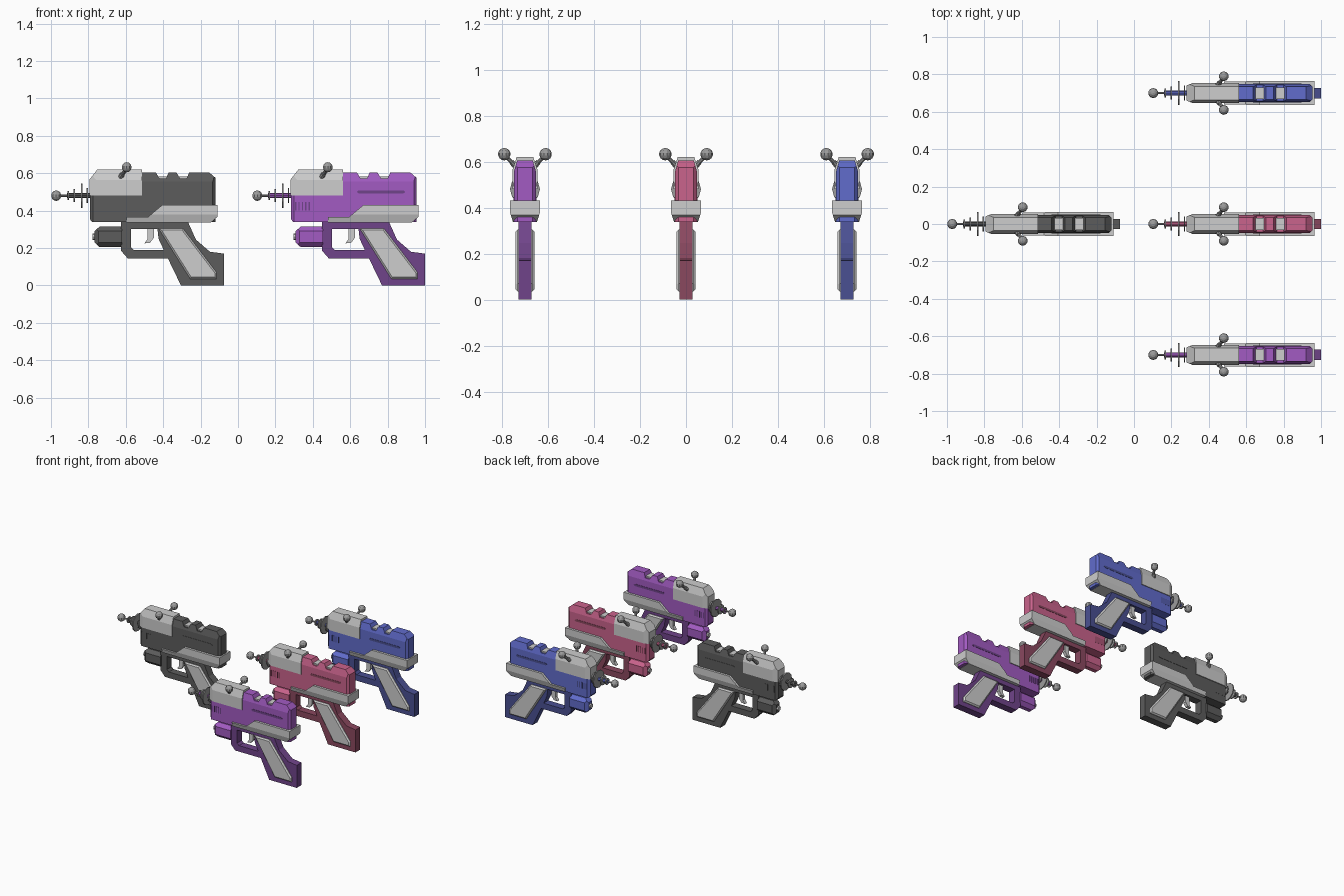
import bpy, bmesh, math
from mathutils import Vector, Matrix

if "Cube" in bpy.data.objects:
    bpy.data.objects.remove(bpy.data.objects["Cube"])


def material(name, rgb):
    m = bpy.data.materials.new(name)
    m.diffuse_color = [(c / 255 / 12.92 if c < 11 else ((c / 255 + 0.055) / 1.055) ** 2.4) for c in rgb] + [1]
    m.use_nodes = True
    m.node_tree.nodes["Principled BSDF"].inputs["Base Color"].default_value = m.diffuse_color
    return m


LIGHT = material("light grey", (205, 205, 205))
METAL = material("metal grey", (155, 155, 155))
GREY = material("dark grey", (92, 92, 92))
PURPLE = material("purple", (162, 91, 194))
PURPLE_D = material("dark purple", (112, 68, 138))
PINK = material("pink", (202, 99, 140))
PINK_D = material("dark pink", (138, 72, 95))
BLUE = material("blue", (97, 108, 204))
BLUE_D = material("dark blue", (74, 80, 146))

origin = Vector()
prefix = ""


def finish(bm, name, mat):
    bmesh.ops.recalc_face_normals(bm, faces=bm.faces[:])
    me = bpy.data.meshes.new(prefix + name)
    bm.to_mesh(me)
    bm.free()
    me.materials.append(mat)
    ob = bpy.data.objects.new(prefix + name, me)
    ob.location = origin
    bpy.context.collection.objects.link(ob)


def prism(name, mat, profile, half, cuts=(), bevel=0, y=0):
    """Extrude an x-z profile across y, then chamfer with mirrored planes (point, normal)."""
    bm = bmesh.new()
    face = bm.faces.new([bm.verts.new((x, y - half, z)) for x, z in profile])
    ext = bmesh.ops.extrude_face_region(bm, geom=[face], use_keep_orig=True)
    bmesh.ops.translate(bm, vec=(0, 2 * half, 0), verts=[v for v in ext["geom"] if isinstance(v, bmesh.types.BMVert)])
    bmesh.ops.recalc_face_normals(bm, faces=bm.faces[:])
    for (px, py, pz), (nx, ny, nz) in cuts:
        for s in (1, -1):
            bmesh.ops.bisect_plane(bm, geom=bm.verts[:] + bm.edges[:] + bm.faces[:], plane_co=(px, py * s, pz),
                                   plane_no=(nx, ny * s, nz), clear_outer=True)
            bmesh.ops.holes_fill(bm, edges=[e for e in bm.edges if e.is_boundary], sides=0)
    if bevel:
        rim = [e for e in bm.edges if abs(e.verts[0].co.y - e.verts[1].co.y) < 1e-5]
        bmesh.ops.bevel(bm, geom=rim, offset=bevel, segments=1, affect='EDGES')
    finish(bm, name, mat)


def rod(name, mat, a, b, r1, r2=None, sides=8):
    """Cylinder or cone between two points."""
    a, b = Vector(a), Vector(b)
    bm = bmesh.new()
    turn = (b - a).to_track_quat('Z', 'Y').to_matrix().to_4x4()
    bmesh.ops.create_cone(bm, cap_ends=True, segments=sides, radius1=r1, radius2=r1 if r2 is None else r2,
                          depth=(b - a).length, matrix=Matrix.Translation((a + b) / 2) @ turn)
    finish(bm, name, mat)


def ball(name, mat, centre, r):
    bm = bmesh.new()
    bmesh.ops.create_uvsphere(bm, u_segments=10, v_segments=7, radius=r, matrix=Matrix.Translation(centre))
    finish(bm, name, mat)


def box(x0, x1, z0, z1):
    return [(x0, z0), (x1, z0), (x1, z1), (x0, z1)]


def blaster(main, dark):
    # main body with two slanted notches along the top
    prism("body", main, [
        (.295, .338), (.955, .338), (.955, .575), (.92, .605), (.815, .605), (.80, .572), (.765, .572),
        (.745, .605), (.705, .605), (.69, .572), (.655, .572), (.635, .605), (.32, .605), (.283, .56), (.283, .355)],
        .048, [((0, .048, .555), (0, .05, .014)), ((.94, .048, .4), (1, 1, 0)), ((.30, .048, .4), (-1, 1, 0))])
    prism("notch_core", LIGHT, box(.645, .81, .5, .582), .031)

    # light front cover
    prism("front_cover", LIGHT, [(.28, .48), (.562, .48), (.562, .62), (.323, .62), (.28, .565)], .054,
          [((0, .054, .565), (0, .055, .018)), ((.315, .054, .5), (-.014, .035, 0))])

    # light lower strip, tapered underneath
    prism("lower_strip", LIGHT, [(.48, .337), (.93, .337), (.965, .367), (.965, .43), (.67, .43),
                                 (.595, .367), (.48, .367)], .065, [((0, .065, .378), (0, .041, -.013))])

    # side slots and cooling vents
    for s in (-1, 1):
        prism("side_slot", dark, [(.635, .5), (.645, .492), (.885, .492), (.895, .5), (.885, .508), (.645, .508)],
              .002, y=s * .048)
        for i in range(5):
            x = .305 + i * .018
            prism("vent", dark, box(x, x + .007, .40, .445), .002, y=s * .048)

    # grip and trigger guard
    prism("grip_frame", dark, [
        (.45, .345), (.45, .185), (.485, .145), (.70, .145), (.77, 0), (1, 0), (1, .17), (.925, .18), (.85, .245),
        (.805, .345), (.64, .345), (.65, .25), (.678, .19), (.518, .19), (.502, .205), (.502, .345)], .028)
    prism("guard_top", dark, box(.5, .66, .303, .345), .028)
    prism("grip_panel", LIGHT, [(.65, .305), (.78, .305), (.96, .07), (.96, .035), (.82, .035)], .041, bevel=.009)
    prism("trigger", LIGHT, [(.59, .31), (.625, .31), (.625, .255), (.605, .228), (.575, .225), (.592, .25)], .012)

    # chamfered block under the barrel with a small lens
    prism("under_block", main, [(.335, .205), (.455, .205), (.455, .315), (.335, .315), (.308, .29), (.308, .23)],
          .04, [((0, .04, .29), (0, 1, 1)), ((0, .04, .23), (0, 1, -1)), ((.33, .04, .26), (-1, 1, 0))])
    rod("under_lens", LIGHT, (.296, 0, .26), (.31, 0, .26), .017)

    # muzzle: rods, rings and tip ball
    rod("muzzle_core", main, (.16, 0, .48), (.29, 0, .48), .013)
    rod("muzzle_tip_rod", METAL, (.10, 0, .48), (.17, 0, .48), .006)
    for x, r in ((.167, .024), (.20, .035), (.24, .065), (.27, .04)):
        rod("muzzle_ring", METAL, (x - .004, 0, .48), (x + .004, 0, .48), r, sides=12)
    ball("muzzle_ball", METAL, (.103, 0, .48), .028)

    # two antennas with balls
    for s in (-1, 1):
        rod("antenna_foot", METAL, (.445, s * .035, .575), (.458, s * .058, .597), .016, .012)
        rod("antenna_rod", METAL, (.45, s * .04, .58), (.48, s * .09, .63), .009)
        ball("antenna_ball", METAL, (.48, s * .09, .632), .027)


# four copies in different colours
for label, x, y, main, dark in (("grey", -1.075, 0, GREY, GREY), ("purple", 0, -.7, PURPLE, PURPLE_D),
                                ("pink", 0, 0, PINK, PINK_D), ("blue", 0, .7, BLUE, BLUE_D)):
    origin = Vector((x, y, 0))
    prefix = label + "_blaster_"
    blaster(main, dark)
